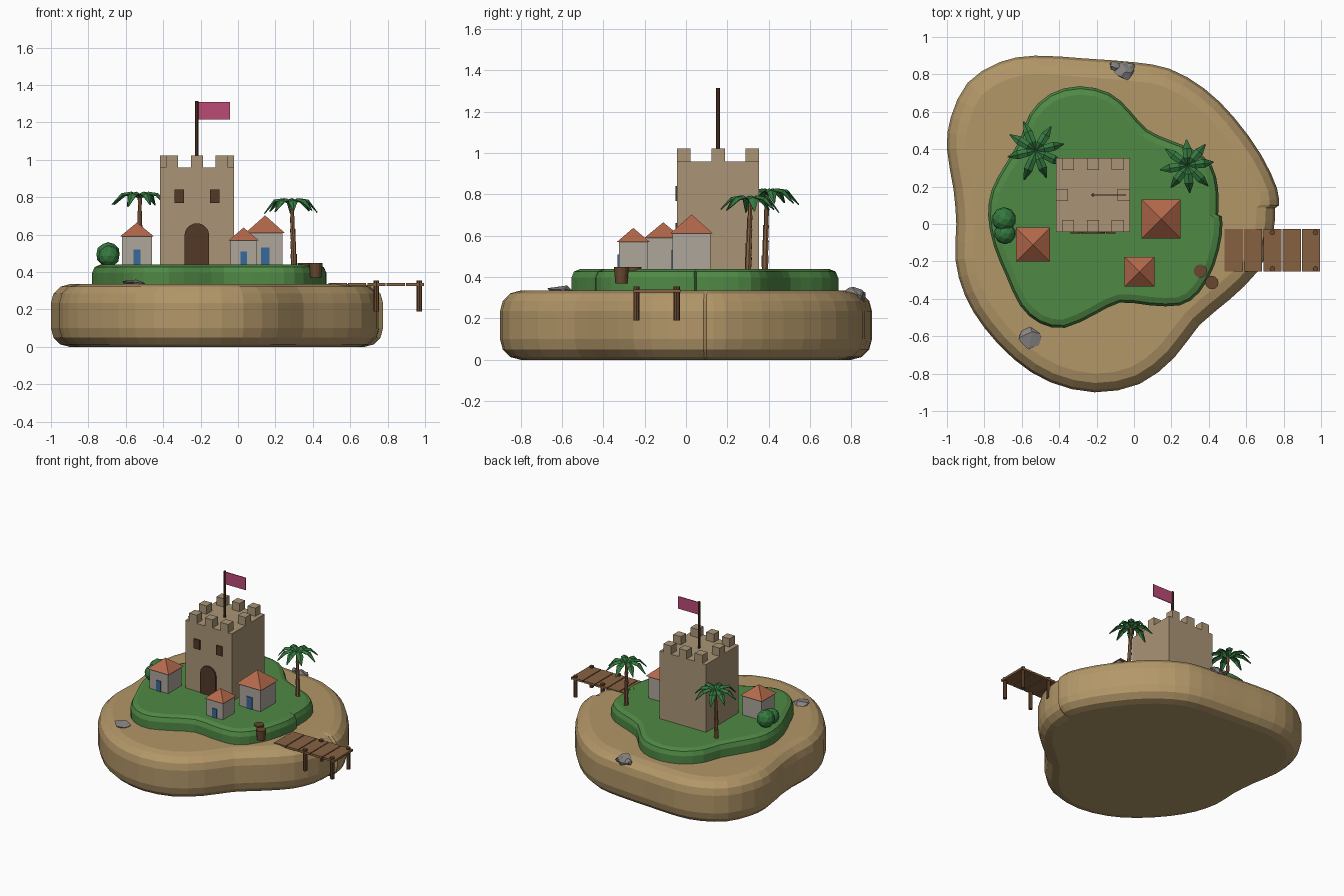
import bpy, bmesh, math, random
from mathutils import Vector, Matrix

if "Cube" in bpy.data.objects:
    bpy.data.objects.remove(bpy.data.objects["Cube"])

random.seed(4)


def mat(name, r, g, b):
    m = bpy.data.materials.new(name)
    m.diffuse_color = (r, g, b, 1)
    m.use_nodes = True
    m.node_tree.nodes["Principled BSDF"].inputs["Base Color"].default_value = m.diffuse_color
    return m


SAND = mat("sand", .45, .31, .14)
GRASS = mat("grass", .08, .25, .06)
STONE = mat("stone", .40, .30, .18)
WALL = mat("wall", .42, .38, .33)
ROOF = mat("roof", .45, .14, .07)
DARK = mat("dark_wood", .085, .04, .02)
WOOD = mat("wood", .24, .12, .055)
BROWN = mat("brown_wood", .14, .065, .03)
LEAF = mat("leaf", .035, .19, .05)
BLUE = mat("blue_door", .04, .14, .32)
FLAG = mat("flag", .50, .07, .18)
ROCK = mat("rock", .24, .23, .22)


def finish(name, bm, material):
    bmesh.ops.recalc_face_normals(bm, faces=bm.faces)
    me = bpy.data.meshes.new(name)
    bm.to_mesh(me)
    bm.free()
    me.materials.append(material)
    ob = bpy.data.objects.new(name, me)
    bpy.context.collection.objects.link(ob)
    return ob


def box(name, centre, size, material):
    bm = bmesh.new()
    bmesh.ops.create_cube(bm, size=1, matrix=Matrix.Translation(centre) @ Matrix.Diagonal((*size, 1)))
    return finish(name, bm, material)


def cone(name, x, y, z0, z1, r0, r1, n, material, turn=0):
    bm = bmesh.new()
    m = Matrix.Translation((x, y, (z0 + z1) / 2)) @ Matrix.Rotation(turn, 4, 'Z')
    bmesh.ops.create_cone(bm, cap_ends=True, segments=n, radius1=r0, radius2=r1, depth=z1 - z0, matrix=m)
    return finish(name, bm, material)


def smooth_path(flat, steps=2):
    # Catmull-Rom through an open run of points
    p = [Vector(flat[i:i + 2]) for i in range(0, len(flat), 2)]
    p = [p[0]] + p + [p[-1]]
    out = []
    for i in range(1, len(p) - 2):
        a, b, c, d = p[i - 1:i + 3]
        for k in range(steps):
            t = k / steps
            out.append(.5 * (2 * b + (c - a) * t + (2 * a - 5 * b + 4 * c - d) * t * t
                             + (3 * b - a - 3 * c + d) * t ** 3))
    return out + [p[-1]]


def slab(name, outline, profile, material):
    # stack of inset copies of the outline; profile is (inset, z)
    pts = smooth_path(outline)
    n = len(pts)
    inward = []
    for i in range(n):
        t = (pts[min(i + 1, n - 1)] - pts[max(i - 1, 0)]).normalized()
        inward.append(Vector((-t.y, t.x)))
    bm = bmesh.new()
    rings = [[bm.verts.new((*(p + q * inset), z)) for p, q in zip(pts, inward)] for inset, z in profile]
    for a, b in zip(rings, rings[1:]):
        for i in range(n):
            j = (i + 1) % n
            bm.faces.new((a[i], a[j], b[j], b[i]))
    bm.faces.new(rings[0][::-1])
    bm.faces.new(rings[-1])
    return finish(name, bm, material)


def rounded(r, segs, top):
    return [(r * (1 - math.cos(a)), top - r + r * math.sin(a))
            for a in (math.pi / 2 * k / segs for k in range(segs + 1))]


# Sand base and grass mound (counter-clockwise outlines with a small seam step at the right)
sand = [.775, .10, .765, .19, .68, .37, .535, .57, .375, .725, .19, .83, 0, .865, -.265, .885, -.53, .90,
        -.72, .865, -.89, .755, -.98, .57, -1, .40, -.965, .185, -.95, 0, -.955, -.19, -.905, -.38,
        -.80, -.555, -.64, -.725, -.45, -.845, -.21, -.90, .03, -.855, .215, -.715, .35, -.54,
        .51, -.405, .66, -.255, .74, -.08, .755, .085]
up = rounded(.1, 3, .335)
slab("sand_island", sand, [(i, .335 - z) for i, z in reversed(up)] + up, SAND)
grass = [.45, .05, .45, .185, .415, .315, .32, .395, .20, .445, .07, .505, -.025, .61, -.13, .70, -.29, .737,
         -.45, .695, -.56, .585, -.61, .45, -.69, .315, -.76, .185, -.78, .045, -.75, -.115, -.685, -.275,
         -.61, -.435, -.505, -.53, -.37, -.555, -.21, -.485, -.075, -.42, .085, -.435, .245, -.435,
         .35, -.365, .43, -.22, .47, -.055, .47, .04]
slab("grass_mound", grass, [(0, .32)] + rounded(.045, 2, .44), GRASS)

# Tower with eight merlons
TX, TY = -.22, .155
box("tower", (TX, TY, .695), (.395, .395, .53), STONE)
for i in (-1, 0, 1):
    for j in (-1, 0, 1):
        if i or j:
            dx = i * (.133 if j else .165)
            box("merlon", (TX + dx, TY + j * .165, .99), (.065, .065, .066), STONE)

# Arched tower door
bm = bmesh.new()
arch = [(-.066, .44), (.066, .44)] + [(.066 * math.cos(a), .595 + .066 * math.sin(a))
                                      for a in (math.pi * k / 10 for k in range(11))]
f = bm.faces.new([bm.verts.new((TX + x, -.052, z)) for x, z in arch])
ext = bmesh.ops.extrude_face_region(bm, geom=[f])
bmesh.ops.translate(bm, vec=(0, .02, 0), verts=[v for v in ext["geom"] if isinstance(v, bmesh.types.BMVert)])
finish("tower_door", bm, DARK)
for s in (-1, 1):
    box("tower_window", (TX + s * .095, -.042, .805), (.05, .02, .072), DARK)

# Flag and pole
cone("flag_pole", TX, TY, .95, 1.315, .009, .009, 8, DARK)
box("flag", (-.128, TY, 1.263), (.168, .006, .094), FLAG)

# Houses: x, y, body half width, wall height, roof height
for x, y, h, wall, roof in ((-.54, -.11, .08, .15, .075), (.03, -.255, .07, .13, .068), (.145, .027, .092, .17, .093)):
    box("house_wall", (x, y, .44 + wall / 2), (2 * h, 2 * h, wall), WALL)
    cone("house_roof", x, y, .44 + wall, .44 + wall + roof, h * 1.14 * math.sqrt(2), 0, 4, ROOF, math.pi / 4)
    box("house_door", (x, y - h, .44 + wall * .265), (h * .5, .012, wall * .53), BLUE)


def palm(base, top, length, leaves, turn):
    base, top = Vector(base), Vector(top)
    # trunk of flared segments
    segs = 5
    for k in range(segs):
        a, b = base.lerp(top, k / segs), base.lerp(top, (k + 1) / segs)
        r = .018 - .0016 * k
        d = b - a
        bm = bmesh.new()
        m = Matrix.Translation((a + b) / 2) @ d.to_track_quat('Z', 'Y').to_matrix().to_4x4()
        bmesh.ops.create_cone(bm, cap_ends=True, segments=7, radius1=r * .85, radius2=r,
                              depth=d.length, matrix=m)
        finish("palm_trunk", bm, WOOD)
    # folded drooping leaves: (distance, height, half width)
    for k in range(leaves):
        ang = turn + 2 * math.pi * k / leaves + random.uniform(-.12, .12)
        L = length * random.uniform(.92, 1.05)
        drop = random.uniform(.8, 1.3)
        m = Matrix.Translation(top) @ Matrix.Rotation(ang, 4, 'Z')
        bm = bmesh.new()
        rows = []
        for u, z, w in ((0, 0, .007), (.3, .03, .021), (.65, .022, .024), (1, -.04 * drop, .003)):
            rows.append([bm.verts.new(m @ Vector((u * L, s * w, z - abs(s) * w * .5))) for s in (-1, 0, 1)])
        for a, b in zip(rows, rows[1:]):
            for i in (0, 1):
                bm.faces.new((a[i], b[i], b[i + 1], a[i + 1]))
        ob = finish("palm_leaf", bm, LEAF)
        ob.modifiers.new("thickness", 'SOLIDIFY').thickness = .005


palm((-.525, .382, .43), (-.525, .392, .80), .165, 8, .3)
palm((.30, .30, .43), (.287, .312, .765), .15, 8, .05)

# Bush
for x, y, z, r in ((-.695, .025, .495, .065), (-.69, -.05, .485, .058)):
    bm = bmesh.new()
    bmesh.ops.create_icosphere(bm, subdivisions=2, radius=r, matrix=Matrix.Translation((x, y, z)))
    finish("bush", bm, LEAF)

# Barrels beside the dock
for x, y in ((.355, -.252), (.416, -.313)):
    cone("barrel", x, y, .37, .448, .029, .036, 12, BROWN)

# Dock
for k in range(5):
    box("dock_plank", (.533 + .1035 * k, -.14, .333), (.097, .226, .016), WOOD)
for x in (.74, .97):
    for y in (-.24, -.045):
        cone("dock_post", x, y, .19, .355, .015, .015, 8, BROWN)

# Rocks: hulls of scattered points
for x, y, z, r, flat in ((-.56, -.61, .338, .064, .42), (-.055, .81, .305, .06, .8), (-.105, .845, .318, .03, .8),
                         (-.03, .84, .31, .035, .8)):
    bm = bmesh.new()
    for k in range(16):
        v = Vector([random.gauss(0, 1) for _ in range(3)]).normalized() * r
        bm.verts.new((x + v.x, y + v.y, z + v.z * flat))
    bmesh.ops.convex_hull(bm, input=bm.verts[:])
    finish("rock", bm, ROCK)
